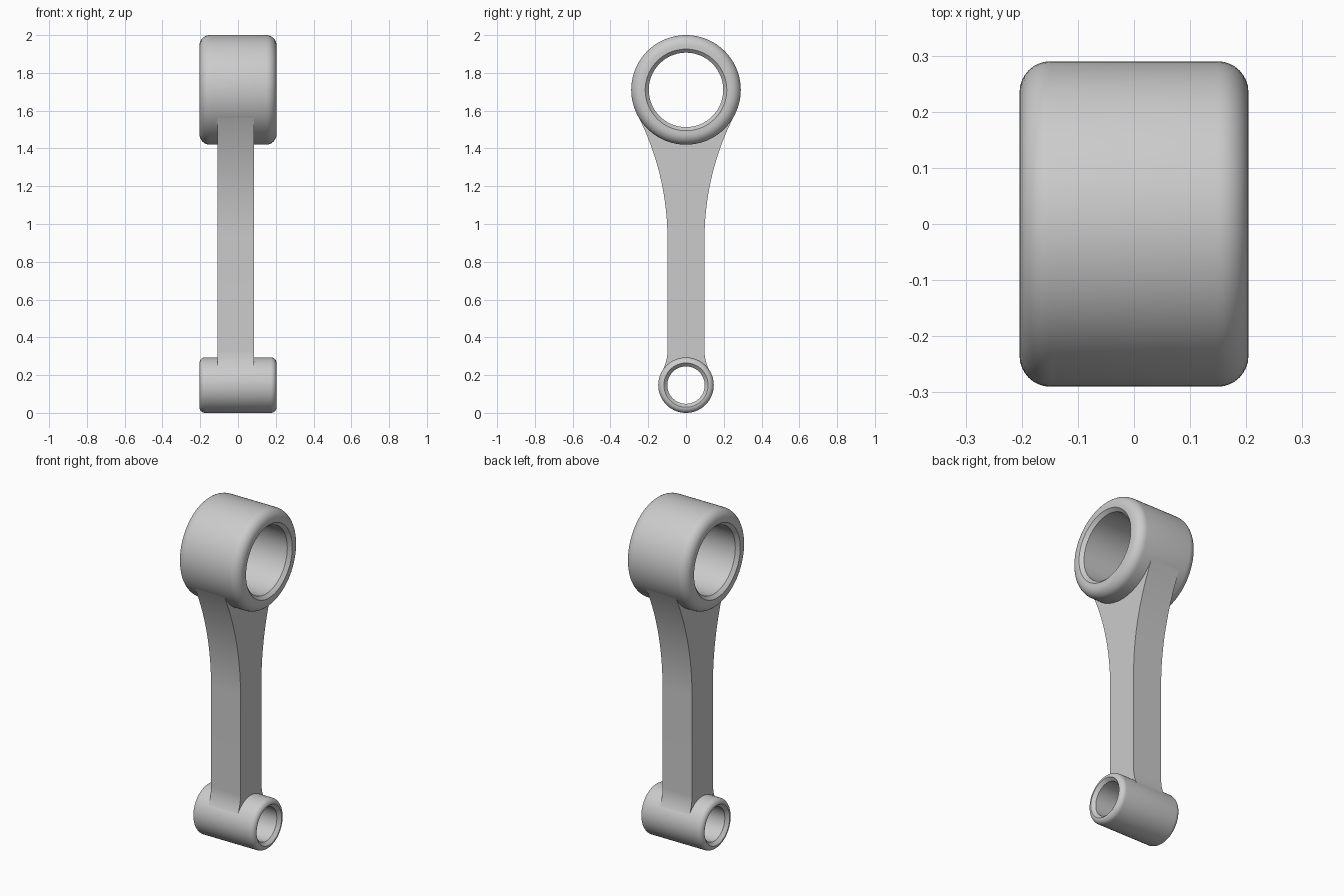
import bpy
import bmesh
from math import sin, cos, pi, atan2, hypot

if "Cube" in bpy.data.objects:
    bpy.data.objects.remove(bpy.data.objects["Cube"])

steel = bpy.data.materials.new("grey steel")
steel.use_nodes = True
colour = (0.6, 0.6, 0.6, 1)
steel.diffuse_color = colour
steel.node_tree.nodes["Principled BSDF"].inputs["Base Color"].default_value = colour

HALF = 0.204          # half length of both end bosses
BIG_Z, BIG_R = 1.71, 0.29
SMALL_Z, SMALL_R = 0.147, 0.147
NECK = 0.098          # half width of the straight shank


def finish(name, bm):
    bmesh.ops.recalc_face_normals(bm, faces=bm.faces)
    mesh = bpy.data.meshes.new(name)
    bm.to_mesh(mesh)
    bm.free()
    mesh.materials.append(steel)
    obj = bpy.data.objects.new(name, mesh)
    bpy.context.collection.objects.link(obj)
    bpy.ops.object.select_all(action="DESELECT")
    obj.select_set(True)
    bpy.context.view_layer.objects.active = obj
    bpy.ops.object.shade_smooth_by_angle(angle=pi / 6)
    return obj


def eye(name, z, outer, bore, fillet, chamfer, segments=96, steps=8):
    """Ring along x with rounded outer rims and chamfered bore."""
    half = [(HALF - chamfer, bore), (HALF, bore + chamfer)]
    for i in range(steps + 1):
        a = pi / 2 * i / steps
        half.append((HALF - fillet + fillet * cos(a),
                     outer - fillet + fillet * sin(a)))
    profile = half + [(-x, r) for x, r in reversed(half)]
    bm = bmesh.new()
    rings = []
    for s in range(segments):
        a = 2 * pi * s / segments
        rings.append([bm.verts.new((x, r * cos(a), z + r * sin(a))) for x, r in profile])
    n = len(profile)
    for s in range(segments):
        p, q = rings[s], rings[(s + 1) % segments]
        for i in range(n):
            j = (i + 1) % n
            bm.faces.new((p[i], p[j], q[j], q[i]))
    return finish(name, bm)


def flare(start_z, eye_z, eye_r, steps):
    """Arc tangent to the straight shank edge and to the round eye."""
    dz = eye_z - start_z
    rad = (NECK ** 2 + dz ** 2 - eye_r ** 2) / (2 * (eye_r - NECK))
    end = atan2(dz, NECK + rad)
    return [(NECK + rad - rad * cos(end * i / steps),
             start_z + rad * sin(end * i / steps)) for i in range(steps + 1)]


def inner_arc(point, eye_z, radius, steps=12):
    """Hidden end of the shank, inside the eye wall, towards the centre line."""
    a = atan2(point[1] - eye_z, point[0])
    goal = pi / 2 if eye_z < 1 else -pi / 2
    return [(radius * cos(a + (goal - a) * i / steps),
             eye_z + radius * sin(a + (goal - a) * i / steps)) for i in range(steps + 1)]


# End bosses
eye("large_eye", BIG_Z, BIG_R, 0.197, 0.055, 0.019)
eye("small_eye", SMALL_Z, SMALL_R, 0.099, 0.03, 0.019)

# Shank: half outline from bottom to top, mirrored across the centre line
low = flare(0.33, SMALL_Z, SMALL_R - 0.001, 10)
high = flare(0.92, BIG_Z, BIG_R - 0.001, 24)
side = (inner_arc(low[-1], SMALL_Z, 0.125)[::-1] + low[::-1]
        + high + inner_arc(high[-1], BIG_Z, 0.245))
outline = side + [(-y, z) for y, z in side[-2:0:-1]]

bm = bmesh.new()
left = [bm.verts.new((0.085, y, z)) for y, z in outline]
right = [bm.verts.new((-0.108, y, z)) for y, z in outline]
count = len(outline)
for i in range(count):
    j = (i + 1) % count
    bm.faces.new((left[i], left[j], right[j], right[i]))
bm.faces.new(left)
bm.faces.new(right[::-1])
finish("shank", bm)
